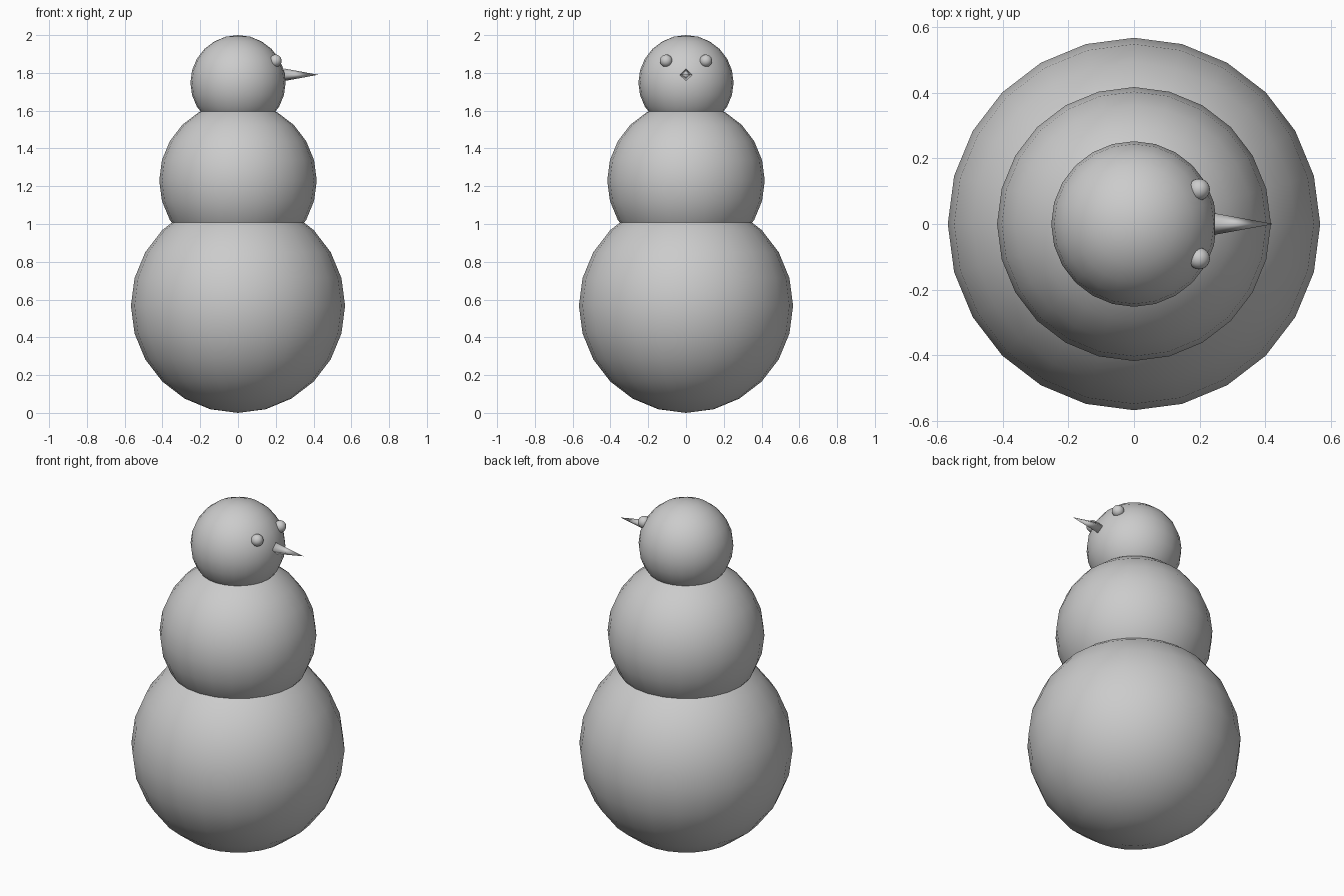
import bpy
import math

cube = bpy.data.objects.get("Cube")
if cube:
    bpy.data.objects.remove(cube, do_unlink=True)

# Single plain grey for the whole figure
GREY = (0.6, 0.6, 0.6, 1.0)
grey = bpy.data.materials.new("plain grey")
grey.use_nodes = True
grey.diffuse_color = GREY
grey.node_tree.nodes["Principled BSDF"].inputs["Base Color"].default_value = GREY


def finish(name):
    obj = bpy.context.object
    obj.name = name
    obj.data.name = name
    obj.data.materials.append(grey)
    bpy.ops.object.shade_smooth()
    return obj


def ball(name, radius, location, segments=24, rings=12):
    bpy.ops.mesh.primitive_uv_sphere_add(
        segments=segments, ring_count=rings, radius=radius, location=location)
    return finish(name)


# Three stacked snowballs
ball("lower_body", 0.567, (0, 0, 0.567))
ball("upper_body", 0.417, (0, 0, 1.23))
ball("head", 0.252, (0, 0, 1.748))

# Eyes, half sunk into the head on the +x side
for name, side in (("left_eye", -1), ("right_eye", 1)):
    ball(name, 0.033, (0.198, side * 0.105, 1.864))

# Four-sided pointed nose along +x
NOSE_LENGTH = 0.18
bpy.ops.mesh.primitive_cone_add(
    vertices=4, radius1=0.033, radius2=0, depth=NOSE_LENGTH,
    location=(0.245 + NOSE_LENGTH / 2, 0, 1.79),
    rotation=(0, math.pi / 2, 0))
finish("nose")
